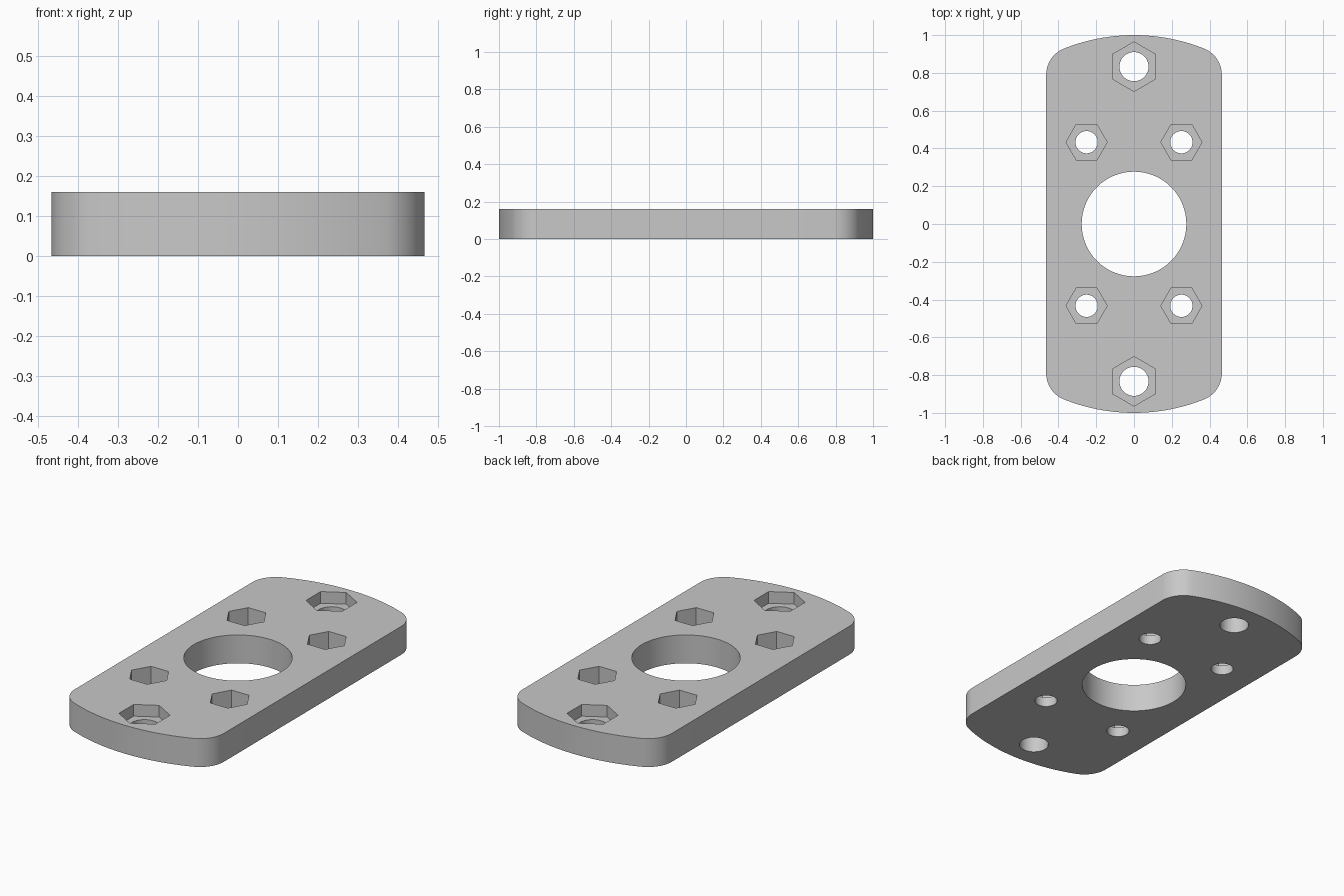
import bpy, bmesh
from math import sin, cos, pi, atan2, sqrt

cube = bpy.data.objects.get("Cube")
if cube:
    bpy.data.objects.remove(cube, do_unlink=True)

HALF_W, THICK = 0.465, 0.16
END_R, CORNER_R = 1.0, 0.15


def arc(cx, cy, r, a0, a1, n):
    return [(cx + r * cos(a0 + (a1 - a0) * i / n),
             cy + r * sin(a0 + (a1 - a0) * i / n)) for i in range(n + 1)]


def prism(name, points, z0, z1):
    """Extrude a closed outline from z0 to z1."""
    bm = bmesh.new()
    face = bm.faces.new([bm.verts.new((x, y, z0)) for x, y in points])
    up = bmesh.ops.extrude_face_region(bm, geom=[face])["geom"]
    bmesh.ops.translate(bm, vec=(0, 0, z1 - z0),
                        verts=[v for v in up if isinstance(v, bmesh.types.BMVert)])
    bmesh.ops.recalc_face_normals(bm, faces=bm.faces)
    mesh = bpy.data.meshes.new(name)
    bm.to_mesh(mesh)
    bm.free()
    obj = bpy.data.objects.new(name, mesh)
    bpy.context.collection.objects.link(obj)
    return obj


def polygon(x, y, r, sides, turn=0.0):
    return arc(x, y, r, turn, turn + 2 * pi, sides)[:-1]


# Plate outline: straight sides, curved ends, corners tangent to both
cx = HALF_W - CORNER_R
cy = sqrt((END_R - CORNER_R) ** 2 - cx ** 2)
a = atan2(cy, cx)
end = (arc(cx, cy, CORNER_R, 0, a, 14)
       + arc(0, 0, END_R, a, pi - a, 24)[1:-1]
       + arc(-cx, cy, CORNER_R, pi - a, pi, 14))
plate = prism("mounting_plate", end + [(-x, -y) for x, y in end], 0, THICK)

grey = bpy.data.materials.new("light_grey")
grey.use_nodes = True
colour = (0.58, 0.58, 0.58, 1)
grey.diffuse_color = colour
grey.node_tree.nodes["Principled BSDF"].inputs["Base Color"].default_value = colour
plate.data.materials.append(grey)

bpy.ops.object.select_all(action="DESELECT")
bpy.context.view_layer.objects.active = plate
plate.select_set(True)


def cut(points, z0):
    """Remove a prism, open at the top, from the plate."""
    cutter = prism("cutter", points, z0, THICK + 0.1)
    cutter.hide_render = True
    mod = plate.modifiers.new("cut", "BOOLEAN")
    mod.operation, mod.solver, mod.object = "DIFFERENCE", "EXACT", cutter
    bpy.ops.object.modifier_apply(modifier=mod.name)
    bpy.data.objects.remove(cutter, do_unlink=True)


def nut_hole(x, y, hole_r, hex_r, depth, turn):
    cut(polygon(x, y, hex_r, 6, turn), THICK - depth)
    cut(polygon(x, y, hole_r, 40), -0.1)


# Central bore
cut(polygon(0, 0, 0.277, 80), -0.1)

# Bolt holes with hexagonal nut pockets
for sy in (1, -1):
    nut_hole(0, sy * 0.833, 0.077, 0.131, 0.066, pi / 6)
    for sx in (1, -1):
        nut_hole(sx * 0.251, sy * 0.433, 0.059, 0.109, 0.105, 0)

bpy.ops.object.shade_smooth_by_angle(angle=pi / 6)
